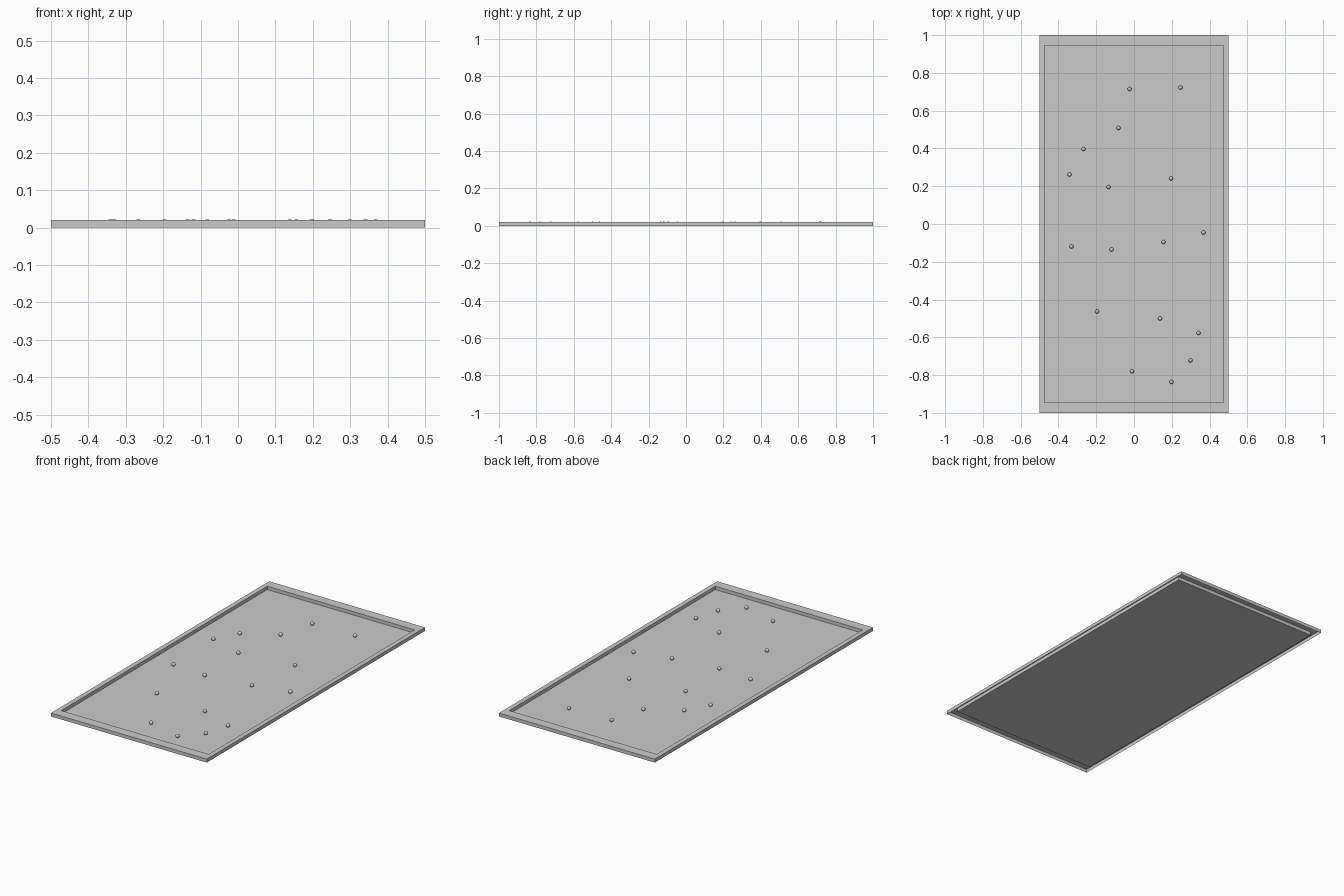
import bpy, bmesh

if "Cube" in bpy.data.objects:
    bpy.data.objects.remove(bpy.data.objects["Cube"])

H = 0.02                       # rim height
OUT_X, OUT_Y = 0.5, 1.0        # outer half sizes
IN_X, IN_Y = 0.473, 0.944      # half sizes of the sunken bed
R = 0.0108                     # ball radius


def ring(bm, x, y, z):
    return [bm.verts.new((sx * x, sy * y, z))
            for sx, sy in ((-1, -1), (1, -1), (1, 1), (-1, 1))]


def bridge(bm, a, b):
    for i in range(4):
        j = (i + 1) % 4
        bm.faces.new((a[i], a[j], b[j], b[i]))


def finish(bm, name):
    mesh = bpy.data.meshes.new(name)
    bm.to_mesh(mesh)
    bm.free()
    obj = bpy.data.objects.new(name, mesh)
    bpy.context.collection.objects.link(obj)
    return obj


# pressed sheet table: outer skirt, flat rim, inner wall, sunken bed
bm = bmesh.new()
loops = [ring(bm, OUT_X, OUT_Y, 0), ring(bm, OUT_X, OUT_Y, H),
         ring(bm, IN_X, IN_Y, H), ring(bm, IN_X, IN_Y, 0.0005)]
for a, b in zip(loops, loops[1:]):
    bridge(bm, a, b)
bm.faces.new(loops[-1])
finish(bm, "table_tray")

# balls scattered on the bed
spots = [(-0.024, 0.715), (0.246, 0.722), (-0.082, 0.508), (-0.267, 0.397),
         (-0.341, 0.262), (-0.135, 0.196), (0.196, 0.241), (-0.331, -0.119),
         (-0.119, -0.135), (0.156, -0.095), (0.368, -0.045), (-0.196, -0.463),
         (0.138, -0.500), (0.341, -0.577), (0.299, -0.722), (-0.011, -0.780),
         (0.198, -0.836)]
bm = bmesh.new()
bmesh.ops.create_uvsphere(bm, u_segments=24, v_segments=12, radius=R)
for f in bm.faces:
    f.smooth = True
first = finish(bm, "ball_1")
for i, (x, y) in enumerate(spots):
    ball = first
    if i:
        ball = bpy.data.objects.new(f"ball_{i + 1}", first.data)
        bpy.context.collection.objects.link(ball)
    ball.location = (x, y, R + 0.0005)
